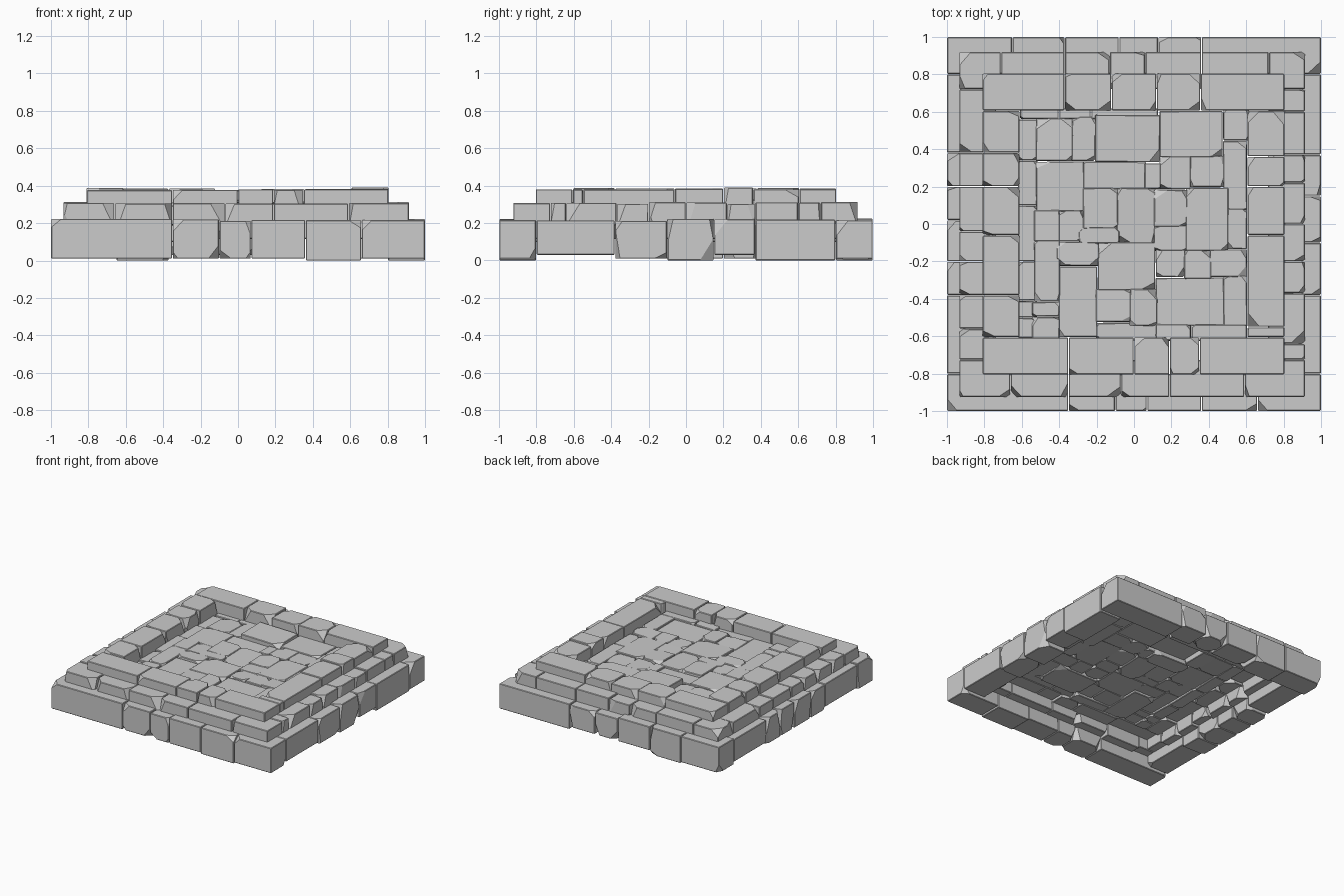
import bpy, bmesh, random
from mathutils import Vector, Matrix

if "Cube" in bpy.data.objects:
    bpy.data.objects.remove(bpy.data.objects["Cube"])

random.seed(11)
R = random.uniform
count = {}


def stone(name, x0, x1, y0, y1, z0, z1, chips, size=0.3, tilt=0.0, gap=0.002):
    """One hewn block: bevelled box with corners knocked off by flat cuts."""
    x0, x1, y0, y1 = x0 + gap, x1 - gap, y0 + gap, y1 - gap
    c = Vector(((x0 + x1) / 2, (y0 + y1) / 2, (z0 + z1) / 2))
    h = Vector(((x1 - x0) / 2, (y1 - y0) / 2, (z1 - z0) / 2))
    bm = bmesh.new()
    bmesh.ops.create_cube(bm, size=2)
    bmesh.ops.scale(bm, vec=h, verts=bm.verts)
    bmesh.ops.bevel(bm, geom=bm.edges[:], offset=0.004, segments=1,
                    affect='EDGES', clamp_overlap=True)
    corners = [(sx, sy, sz) for sx in (-1, 1) for sy in (-1, 1) for sz in (1, -1)]
    random.shuffle(corners)
    m = min(h.x, h.y) * 2
    for sx, sy, sz in corners[:chips]:
        # each cut crosses the three edges of one corner
        k = min(m, 0.2) * size
        a, b, d = R(0.3, 1.3) * k, R(0.3, 1.3) * k, h.z * R(0.3, 1.7)
        n = Vector((sx / a, sy / b, sz / d))
        p = Vector((sx * (h.x - a), sy * h.y, sz * h.z))
        cut = bmesh.ops.bisect_plane(bm, geom=bm.verts[:] + bm.edges[:] + bm.faces[:],
                                     plane_co=p, plane_no=n.normalized(), clear_outer=True)
        edges = [e for e in cut['geom_cut'] if isinstance(e, bmesh.types.BMEdge)]
        if edges:
            bmesh.ops.holes_fill(bm, edges=edges, sides=0)
    rot = (Matrix.Rotation(R(-tilt, tilt), 4, 'X') @ Matrix.Rotation(R(-tilt, tilt), 4, 'Y')
           @ Matrix.Rotation(R(-tilt, tilt) / 2, 4, 'Z'))
    bmesh.ops.transform(bm, matrix=rot, verts=bm.verts)
    bmesh.ops.recalc_face_normals(bm, faces=bm.faces)
    count[name] = count.get(name, 0) + 1
    me = bpy.data.meshes.new(name)
    bm.to_mesh(me)
    bm.free()
    ob = bpy.data.objects.new(f"{name}_{count[name]:02d}", me)
    ob.location = c
    bpy.context.collection.objects.link(ob)


def course(name, box, width, z0, z1, drop, front, back, left, right):
    """Square ring of blocks; the lists hold the joints along each side."""
    xa, xb, ya, yb = box

    def amount(length):
        return random.choice((1, 2)) if length > 0.28 else random.choice((4, 5, 6))

    for joints, lo, hi in ((front, ya, ya + width), (back, yb - width, yb)):
        pts = [xa] + joints + [xb]
        for a, b in zip(pts, pts[1:]):
            stone(name, a, b, lo, hi, z0 + random.choice(drop), z1 + R(-0.007, 0.007),
                  amount(b - a))
    for joints, lo, hi in ((left, xa, xa + width), (right, xb - width, xb)):
        pts = [ya + width] + joints + [yb - width]
        for a, b in zip(pts, pts[1:]):
            stone(name, lo, hi, a, b, z0 + random.choice(drop), z1 + R(-0.007, 0.007),
                  amount(b - a))


# Three stepped courses of equally tall blocks, each sunk into the one below
course("base_stone", (-1, 1, -1, 1), 0.2, 0.0, 0.217, (0, 0.01, 0.03),
       [-0.35, -0.1, 0.07, 0.36, 0.66], [-0.65, -0.37, -0.08, 0.13, 0.36],
       [-0.38, -0.2, 0.02, 0.2, 0.38], [-0.38, -0.1, 0.15, 0.37])
course("middle_stone", (-0.935, 0.915, -0.925, 0.92), 0.2, 0.1, 0.307, (0, 0.015),
       [-0.66, -0.35, -0.07, 0.19, 0.59], [-0.71, -0.37, -0.13, 0.06, 0.36, 0.72],
       [-0.56, -0.38, -0.2, -0.04, 0.2, 0.38], [-0.64, -0.37, -0.2, 0.0, 0.22, 0.37, 0.6])
course("rim_stone", (-0.81, 0.805, -0.805, 0.805), 0.2, 0.185, 0.383, (0, 0.015),
       [-0.35, 0.0, 0.19, 0.35], [-0.37, -0.12, 0.12, 0.355],
       [-0.38, -0.06, 0.2, 0.38], [-0.55, -0.06, 0.2, 0.36])

# Sunken paving: x0, x1, y0, y1 in hundredths of a unit
paving = [
    (-52, -33, 34, 56), (-33, -21, 34, 57), (14, 47, 36, 60),
    (48, 60, 8, 44), (-52, -27, 7, 33), (-27, 6, 19, 33),
    (6, 14, 19, 32), (14, 30, 19, 36), (30, 48, 20, 36),
    (-27, -9, -2, 19), (-9, 11, -10, 19), (11, 28, -1, 18),
    (28, 50, -14, 19), (-53, -40, -9, 7), (-40, -27, -9, 7),
    (-41, -19, -22, -10), (-19, 11, -35, -10), (11, 28, -14, -1),
    (12, 27, -28, -14), (27, 41, -29, -14), (41, 60, -28, -14),
    (12, 48, -54, -29), (48, 60, -54, -28), (-53, -40, -41, -9),
    (-54, -40, -49, -42), (-40, -20, -60, -23), (-20, -2, -52, -35),
    (-2, 12, -54, -35), (-20, 12, -62, -53), (12, 30, -62, -54),
    (31, 60, -62, -54), (50, 60, -13, 8), (48, 61, 45, 61),
    (-29, -8, -10, -2), (-54, -40, -62, -50),
]
for x0, x1, y0, y1 in paving:
    t = 0.30 + R(-0.012, 0.01)
    small = (x1 - x0) * (y1 - y0) < 700
    stone("paving_stone", x0 / 100, x1 / 100, y0 / 100, y1 / 100, t - 0.1, t,
          random.choice((4, 5, 6)) if small else 3, size=0.33, tilt=0.025, gap=-0.003)
stone("paving_slab", -0.21, 0.14, 0.33, 0.585, 0.225, 0.325, 1, tilt=0.02)

# Narrow edging along the left and back of the paving
ys = [-0.61, -0.5, -0.41, -0.2, 0.1, 0.34, 0.56]
for a, b in zip(ys, ys[1:]):
    stone("edging_stone", -0.62, -0.515, a, b, 0.19, 0.285 + R(-0.01, 0.01), 3, tilt=0.02)
for a, b in ((-0.61, -0.4), (-0.4, -0.23), (-0.23, 0.13)):
    stone("edging_stone", a, b, 0.56, 0.62, 0.19, 0.285, 2)
